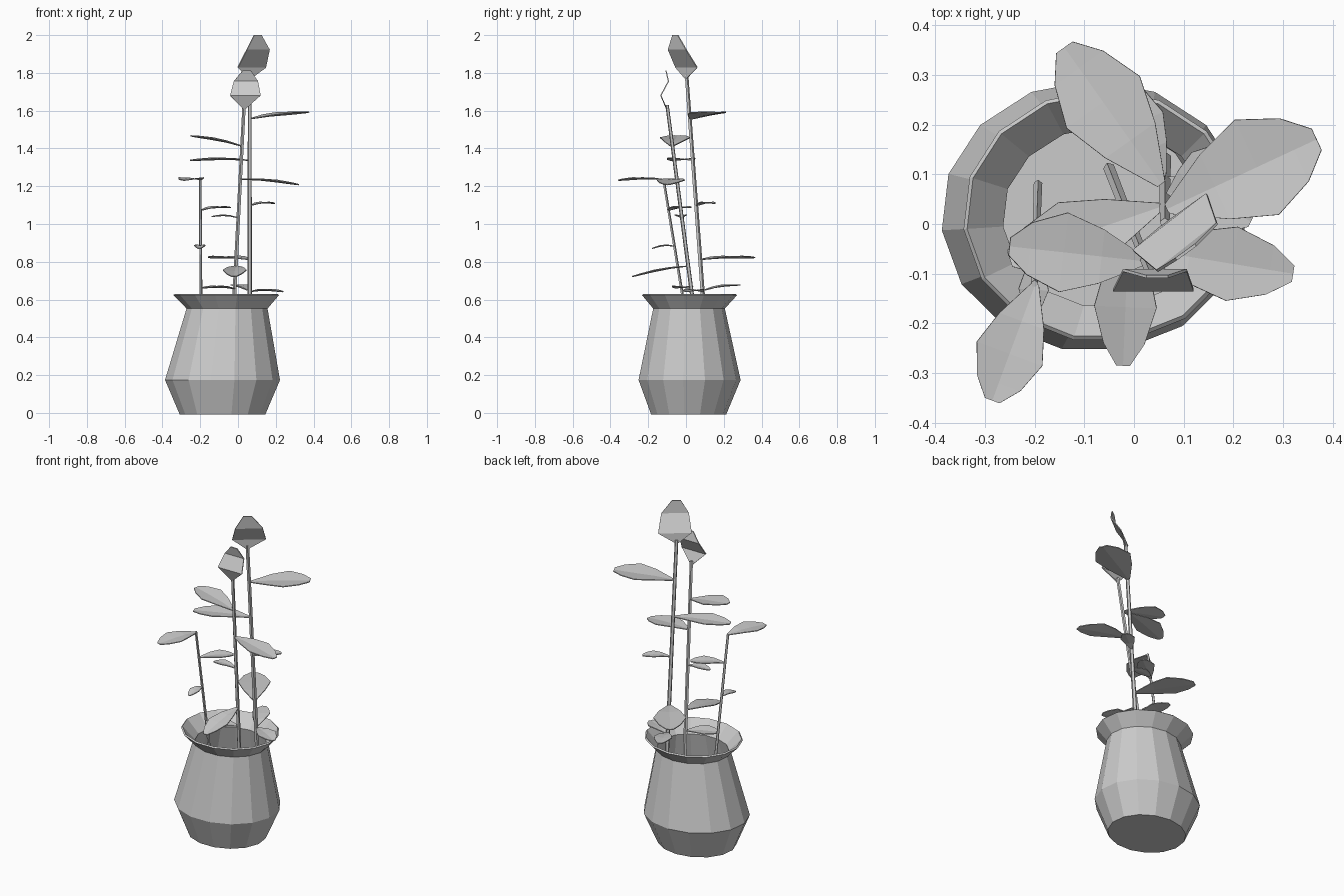
import bpy, bmesh
from math import sin, cos, radians, pi
from mathutils import Vector

if "Cube" in bpy.data.objects:
    bpy.data.objects.remove(bpy.data.objects["Cube"])


def make_object(name, bm, thickness=0.0):
    bmesh.ops.recalc_face_normals(bm, faces=bm.faces[:])
    mesh = bpy.data.meshes.new(name)
    bm.to_mesh(mesh)
    bm.free()
    ob = bpy.data.objects.new(name, mesh)
    bpy.context.collection.objects.link(ob)
    if thickness:
        mod = ob.modifiers.new("thickness", 'SOLIDIFY')
        mod.thickness = thickness
        mod.offset = -1
    return ob


def bridge(bm, a, b, closed):
    n = len(a)
    for i in range(n if closed else n - 1):
        j = (i + 1) % n
        bm.faces.new((a[i], a[j], b[j], b[i]))


# Vase: 15-sided oval rings (z, centre x, centre y, radius x, radius y)
bm = bmesh.new()
rings = []
for z, cx, cy, rx, ry in [(0, -.082, .012, .222, .195), (.175, -.082, .016, .296, .263),
                          (.555, -.058, .014, .206, .182), (.63, -.063, .016, .274, .247)]:
    ring = []
    for i in range(15):
        a = radians(186 + 24 * i)
        ring.append(bm.verts.new((cx + rx * cos(a), cy + ry * sin(a), z)))
    rings.append(ring)
for lo, hi in zip(rings, rings[1:]):
    bridge(bm, lo, hi, True)
bm.faces.new(rings[0][::-1])
make_object("vase", bm, 0.01)


# Stems: thin five-sided rods standing on the vase floor
def stem(name, bottom, top, radius):
    a, b = Vector(bottom), Vector(top)
    bm = bmesh.new()
    bmesh.ops.create_cone(bm, cap_ends=True, segments=5, radius1=radius,
                          radius2=radius * .8, depth=(b - a).length)
    ob = make_object(name, bm)
    ob.location = (a + b) / 2
    ob.rotation_mode = 'QUATERNION'
    ob.rotation_quaternion = (b - a).to_track_quat('Z', 'Y')


stem("tall_stem", (.062, .133, .015), (.062, .002, 1.79), .013)
stem("middle_stem", (-.05, .112, .015), (.033, -.1, 1.63), .012)
stem("short_stem", (-.193, .08, .015), (-.2, -.12, 1.24), .009)


# Leaves: slightly folded sheets, wide past the middle with a blunt tip
def leaf(name, base, tip, width):
    a, b = Vector(base), Vector(tip)
    side = (b - a).cross(Vector((0, 0, 1))).normalized()
    bm = bmesh.new()
    rows = []
    for t, w in [(0, .1), (.32, .68), (.6, 1), (.85, .66), (1, .22)]:
        mid = a.lerp(b, t) + Vector((0, 0, .012 * sin(pi * t)))
        half = side * width * w / 2
        dip = Vector((0, 0, -.06 * width * w))
        rows.append([bm.verts.new(p) for p in (mid - half, mid + dip, mid + half)])
    for r, s in zip(rows, rows[1:]):
        bridge(bm, r, s, False)
    make_object(name, bm, 0.005)


leaves = [
    # tall stem
    ((.066, .03, 1.56), (.367, .17, 1.595), .21),
    ((.055, .035, 1.34), (-.25, -.07, 1.34), .15),
    ((.065, .055, 1.1), (.19, .15, 1.112), .08),
    ((.055, .08, .815), (-.14, .355, .825), .18),
    ((.065, .09, .645), (.235, .005, .645), .11),
    ((.06, .09, .65), (-.02, .283, .68), .1),
    # middle stem
    ((.022, -.075, 1.415), (-.25, -.045, 1.47), .16),
    ((.013, -.05, 1.24), (.32, -.1, 1.212), .15),
    ((.003, -.023, 1.035), (-.14, -.03, 1.042), .065),
    ((-.01, .01, .78), (-.022, -.285, .725), .125),
    ((-.018, .025, .66), (-.185, -.05, .665), .12),
    # short stem
    ((-.198, -.12, 1.238), (-.285, -.355, 1.235), .14),
    ((-.197, -.095, 1.075), (-.045, .02, 1.09), .1),
    ((-.197, -.06, .885), (-.205, -.18, .873), .06),
]
for i, (base, tip, width) in enumerate(leaves):
    leaf(f"leaf_{i + 1}", base, tip, width)


# Flower heads: folded upright petals given as (left point, right point) rows
def flower(name, rows):
    bm = bmesh.new()
    made = [[bm.verts.new(l), bm.verts.new(r)] for l, r in rows]
    for r, s in zip(made, made[1:]):
        bridge(bm, r, s, False)
    make_object(name, bm, 0.006)


flower("tall_flower", [
    ((.055, -.002, 1.77), (.067, .006, 1.77)),
    ((-.003, -.052, 1.83), (.145, .062, 1.83)),
    ((.045, -.092, 1.925), (.165, .003, 1.925)),
    ((.083, -.068, 2.0), (.122, -.04, 2.0))])
flower("middle_flower", [
    ((.028, -.1, 1.61), (.04, -.1, 1.61)),
    ((-.042, -.13, 1.68), (.12, -.13, 1.68)),
    ((-.022, -.09, 1.755), (.106, -.09, 1.755)),
    ((.025, -.103, 1.813), (.068, -.103, 1.813))])
